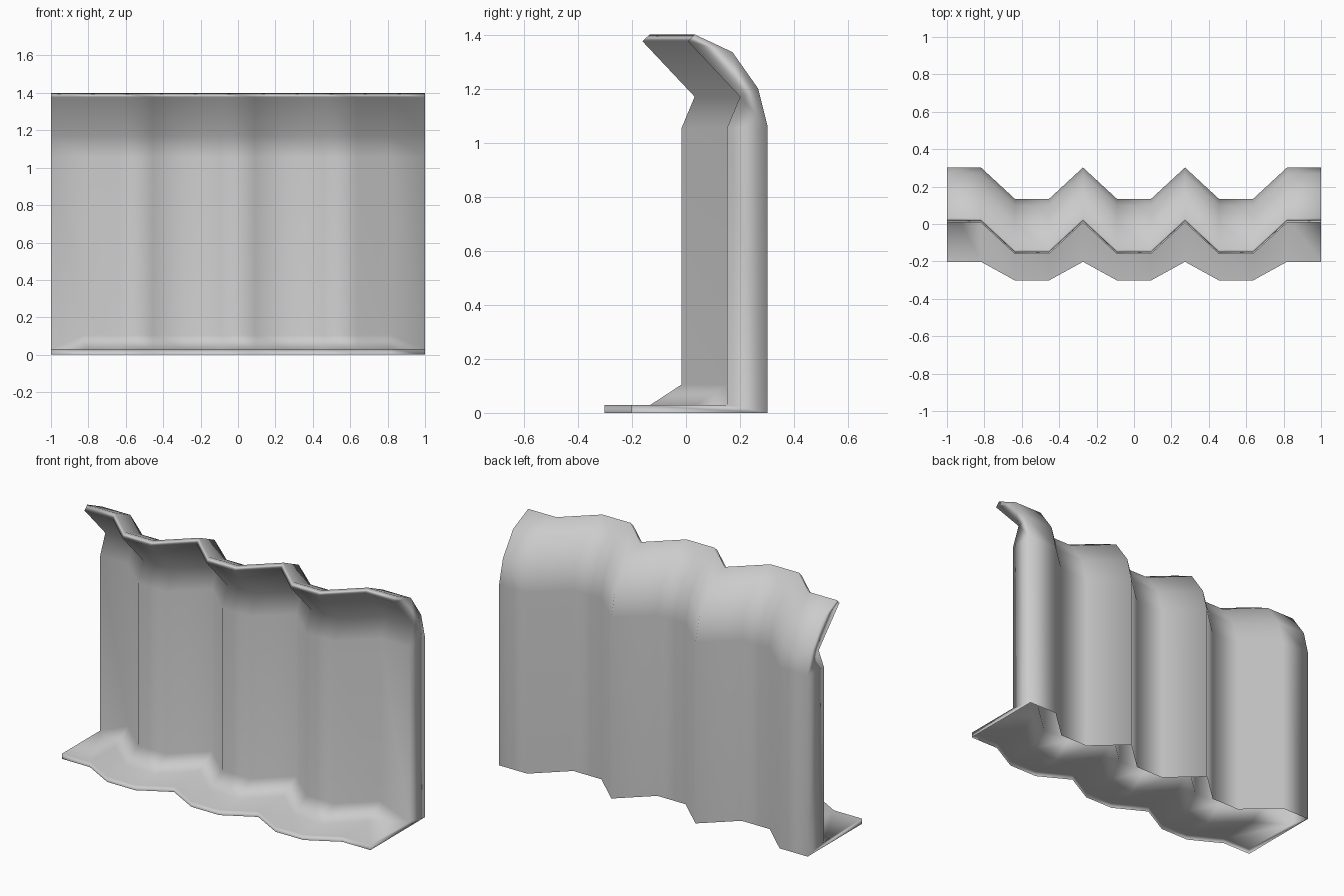
import bpy, bmesh

if "Cube" in bpy.data.objects:
    bpy.data.objects.remove(bpy.data.objects["Cube"])

N = 11                                   # corrugation steps across the width
DEPTH = 0.168                            # how far each valley moves forward
VALLEYS = {2, 3, 5, 6, 8, 9}

# Wall cross-section (y, z) at a crest: back, curled lip, inner face, fillet
WALL = [(0.302, 0.0), (0.302, 1.06), (0.267, 1.20), (0.172, 1.335), (0.033, 1.40),
        (0.007, 1.375), (0.20, 1.17), (0.152, 1.055), (0.152, 0.105), (0.037, 0.03)]


def section(i):
    """Outline at corrugation step i, wall first and foot last."""
    x = -1 + 2 * i / N
    valley = i in VALLEYS
    shift = -DEPTH if valley else 0.0
    pts = list(WALL)
    if i in (0, N):                      # fillet fades out at both ends
        pts[8] = pts[9] = (0.152, 0.03)
    front = -0.302 if valley else -0.202
    pts = [(x, y + shift, z) for y, z in pts]
    return pts + [(x, front, 0.03), (x, front, 0.0)]


# Corrugated wall with curled top and foot, lofted as a shell open underneath
bm = bmesh.new()
rings = [[bm.verts.new(p) for p in section(i)] for i in range(N + 1)]
for a, b in zip(rings, rings[1:]):
    for j in range(len(a) - 1):
        bm.faces.new((a[j], a[j + 1], b[j + 1], b[j]))

# End caps
CAP = [(0, 1, 7, 8), (1, 2, 6, 7), (2, 3, 6), (3, 4, 5, 6), (0, 8, 9, 10, 11)]
for ring in (rings[0], rings[-1]):
    for idx in CAP:
        bm.faces.new([ring[k] for k in idx])

bmesh.ops.remove_doubles(bm, verts=bm.verts, dist=0.0005)
bmesh.ops.recalc_face_normals(bm, faces=bm.faces)
for f in bm.faces:
    f.smooth = True

mesh = bpy.data.meshes.new("corrugated_wall")
bm.to_mesh(mesh)
bm.free()
wall = bpy.data.objects.new("corrugated_wall", mesh)
bpy.context.collection.objects.link(wall)

# Large faces dominate the smooth shading
mod = wall.modifiers.new("area_shading", 'WEIGHTED_NORMAL')
mod.mode = 'FACE_AREA'
mod.weight = 50
